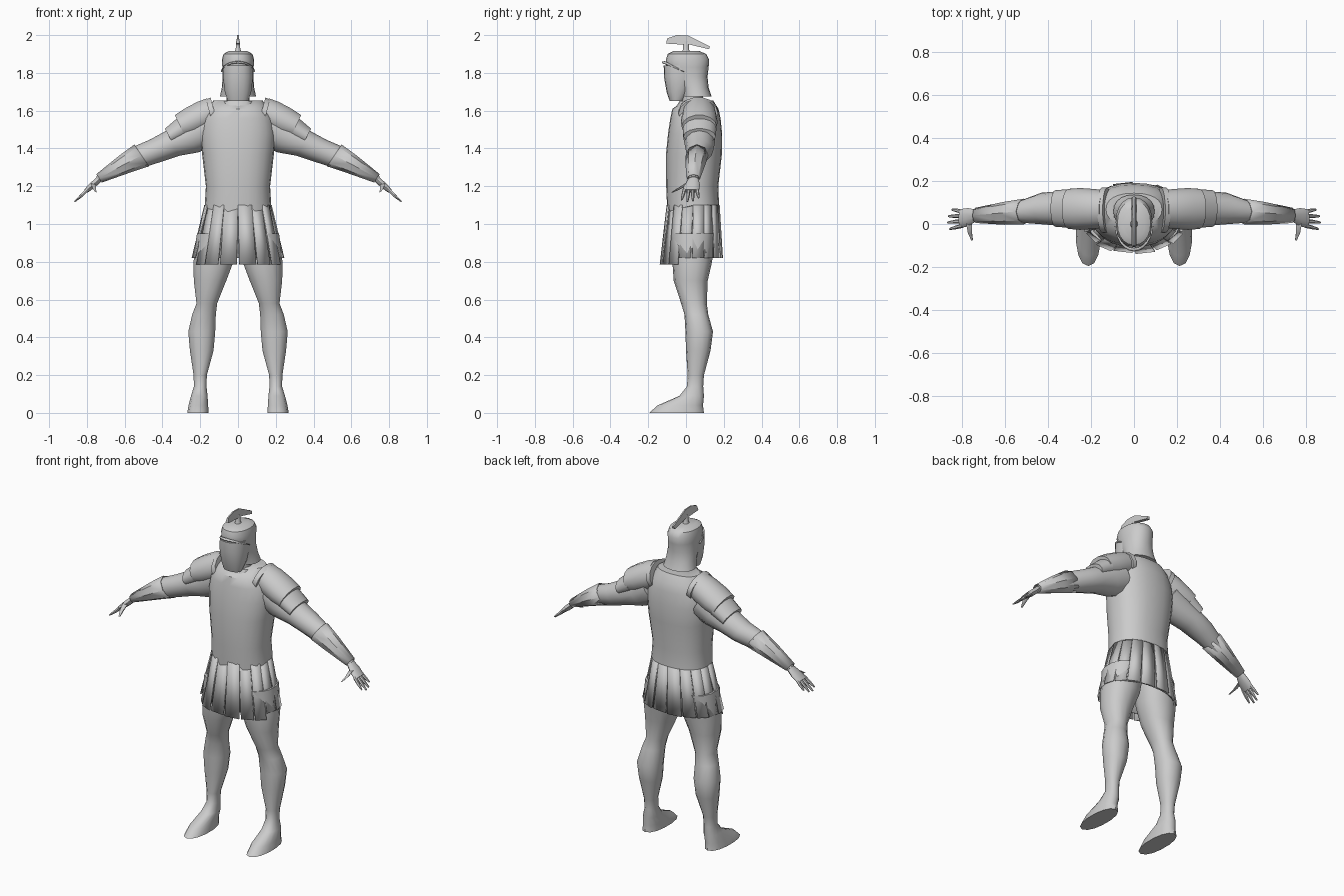
import bpy, bmesh
from math import sin, cos, pi, radians
from mathutils import Vector

cube = bpy.data.objects.get("Cube")
if cube:
    bpy.data.objects.remove(cube, do_unlink=True)

grey = bpy.data.materials.new("plain grey")
grey.use_nodes = True
tone = (0.6, 0.6, 0.6, 1)
grey.diffuse_color = tone
grey.node_tree.nodes["Principled BSDF"].inputs["Base Color"].default_value = tone


def finish(name, bm, mirror=False, thick=0, angle=40):
    bmesh.ops.recalc_face_normals(bm, faces=bm.faces)
    mesh = bpy.data.meshes.new(name)
    bm.to_mesh(mesh)
    bm.free()
    mesh.materials.append(grey)
    mesh.shade_smooth()
    mesh.set_sharp_from_angle(angle=radians(angle))
    ob = bpy.data.objects.new(name, mesh)
    bpy.context.scene.collection.objects.link(ob)
    if thick:
        solid = ob.modifiers.new("thickness", "SOLIDIFY")
        solid.thickness = thick
        solid.offset = 0
    if mirror:
        ob.modifiers.new("mirror", "MIRROR")
    return ob


def power(v, p):
    return abs(v) ** (2 / p) * (1 if v >= 0 else -1)


def loft(name, sections, n=14, tilt=0, p=2, caps=True, reshape=None, **kw):
    """Skin rounded rings given as x, y, z, half width, half depth."""
    bm = bmesh.new()
    u = Vector((cos(radians(tilt)), 0, sin(radians(tilt))))
    v = Vector((0, 1, 0))
    rings = []
    for x, y, z, a, b in sections:
        angles = [2 * pi * i / n - pi / 2 for i in range(n)]
        rings.append([bm.verts.new(Vector((x, y, z)) + u * a * power(cos(t), p)
                                   + v * b * power(sin(t), p)) for t in angles])
    for low, high in zip(rings, rings[1:]):
        for i in range(n):
            j = (i + 1) % n
            bm.faces.new((low[i], low[j], high[j], high[i]))
    if caps:
        bm.faces.new(rings[0])
        bm.faces.new(rings[-1])
    if reshape:
        for vert in bm.verts:
            reshape(vert.co)
    return finish(name, bm, **kw)


# Legs with bare feet
loft("legs", [
    (.11, .035, .95, .11, .12), (.13, .033, .80, .108, .105),
    (.148, .025, .70, .088, .09), (.165, .042, .58, .056, .068),
    (.18, .055, .52, .064, .063), (.192, .07, .43, .073, .073),
    (.192, .065, .33, .064, .065), (.20, .052, .20, .036, .043),
    (.20, .048, .14, .034, .043), (.205, .03, .09, .045, .065),
    (.21, -.03, .04, .053, .12), (.212, -.05, 0, .058, .145)], p=2.2, mirror=True)


# Cuirass, dipping at the front of the waist
def waist_dip(co):
    if co.z < 1.12 and co.y < .04:
        co.z += .25 * (co.y - .04)


loft("cuirass", [
    (0, .038, 1.10, .176, .137), (0, .033, 1.20, .17, .138),
    (0, .042, 1.37, .19, .148), (0, .048, 1.48, .20, .143),
    (0, .05, 1.56, .187, .133), (0, .05, 1.61, .16, .122),
    (0, .068, 1.655, .13, .075)], n=24, p=2.3, reshape=waist_dip)
loft("collar", [(0, .045, 1.60, .10, .11), (0, .04, 1.65, .085, .075)], n=16, p=2.6)
loft("neck", [(0, .035, 1.60, .065, .065), (0, .02, 1.74, .06, .06)])

# Skirt: lining shell and a ring of separate straps
skirt_top = (0, .038, 1.10, .166, .128)
loft("skirt_lining", [(0, .03, .82, .225, .15), skirt_top], n=32, p=2.2, caps=False, thick=.004)
bm = bmesh.new()
straps = 16
for k in range(straps):
    middle = 2 * pi * (k + .5) / straps - pi / 2
    lift = .004 if k % 2 else .009
    hem = .785 if sin(middle) < -.5 else .82
    corners = []
    for side, z, rx, ry, cy in ((-1, 1.10, .166, .128, .038), (1, 1.10, .166, .128, .038),
                                (1, hem, .233, .155, .028), (-1, hem, .233, .155, .028)):
        spread = .5 if z > 1 else .45
        t = middle + side * spread * 2 * pi / straps
        corners.append(bm.verts.new(((rx + lift) * power(cos(t), 2.2),
                                     cy + (ry + lift) * power(sin(t), 2.2), z)))
    bm.faces.new(corners)
finish("skirt_straps", bm, thick=.007, angle=20)

# Arms
loft("arms", [
    (.17, .07, 1.51, .11, .085), (.26, .07, 1.46, .095, .085),
    (.35, .072, 1.425, .075, .08), (.43, .072, 1.39, .067, .073),
    (.51, .06, 1.36, .063, .055), (.60, .05, 1.315, .046, .047),
    (.74, .04, 1.237, .018, .027)], n=12, tilt=58, mirror=True)
loft("forearm_guards", [
    (.51, .058, 1.363, .067, .057), (.60, .05, 1.317, .051, .051),
    (.735, .04, 1.242, .024, .033)], n=8, tilt=56, caps=False, thick=.005,
    mirror=True, angle=30)

# Shoulder plates in two layers, with a raised inner rim
loft("shoulder_plates", [
    (.13, .07, 1.60, .075, .085), (.18, .07, 1.575, .082, .092),
    (.25, .07, 1.54, .08, .097), (.305, .07, 1.515, .07, .093)],
    n=14, tilt=64, mirror=True)
loft("lower_shoulder_plates", [
    (.29, .072, 1.51, .062, .09), (.365, .072, 1.463, .048, .085)],
    n=14, tilt=62, mirror=True)
loft("shoulder_rims", [
    (.125, .065, 1.595, .08, .105), (.15, .065, 1.585, .078, .105)],
    n=14, tilt=75, mirror=True)

# Hands: palm, four fingers and a thumb
loft("palms", [
    (.73, .04, 1.242, .017, .026), (.77, .032, 1.205, .018, .042),
    (.805, .025, 1.175, .013, .044)], n=10, tilt=45, mirror=True)
for k, finger in enumerate(("index", "middle", "ring", "little")):
    y = -.008 + .022 * k
    reach = (.052, .062, .058, .042)[k]
    tip = y * 1.35 - .012
    loft(finger + "_fingers", [
        (.795, y, 1.183, .010, .010), (.795 + reach * .6, (y + tip) / 2, 1.183 - reach * .58, .009, .009),
        (.803 + reach, tip, 1.180 - reach, .004, .005)], n=6, tilt=45, mirror=True)
loft("thumbs", [
    (.765, .005, 1.212, .016, .014), (.762, -.035, 1.188, .011, .012),
    (.752, -.072, 1.168, .005, .006)], n=6, tilt=15, mirror=True)

# Helmet bowl with flared neck guard
loft("helmet", [
    (0, .058, 1.675, .096, .078), (0, .045, 1.72, .086, .075),
    (0, .022, 1.78, .081, .092), (0, .008, 1.83, .083, .112),
    (0, .008, 1.87, .085, .115), (0, .005, 1.90, .077, .102),
    (0, .002, 1.915, .05, .07)], n=20, p=2.2)
loft("face_guard", [
    (0, -.05, 1.65, .055, .036), (0, -.04, 1.70, .071, .063),
    (0, -.03, 1.78, .081, .087), (0, -.02, 1.84, .080, .098)], n=18, p=2.3)

# Arched brow plate
bm = bmesh.new()
rows = []
steps = 12
for depth, rise in ((.112, .004), (.126, 0)):
    row = []
    for i in range(steps + 1):
        t = radians(-85 + 170 * i / steps)
        row.append(bm.verts.new((.086 * sin(t), -depth * cos(t), 1.80 + .055 * cos(t) + rise)))
    rows.append(row)
for i in range(steps):
    bm.faces.new((rows[0][i], rows[0][i + 1], rows[1][i + 1], rows[1][i]))
finish("brow_plate", bm, thick=.008)

# Crest on a short post, thinning toward its upper edge
loft("crest_post", [(0, 0, 1.90, .026, .026), (0, 0, 1.925, .013, .016),
                    (0, 0, 1.965, .010, .016)], n=10)
bm = bmesh.new()
outline = [(-.105, 1.955), (-.02, 1.95), (.02, 1.95), (.122, 1.925),
           (.127, 1.94), (.01, 1.998), (-.05, 2.0), (-.10, 1.982)]
sides = [[bm.verts.new((s * (.004 if i > 3 else .011), y, z))
          for i, (y, z) in enumerate(outline)] for s in (-1, 1)]
for ring in sides:
    bm.faces.new(ring)
for i in range(len(outline)):
    j = (i + 1) % len(outline)
    bm.faces.new((sides[0][i], sides[0][j], sides[1][j], sides[1][i]))
finish("crest", bm, angle=30)
